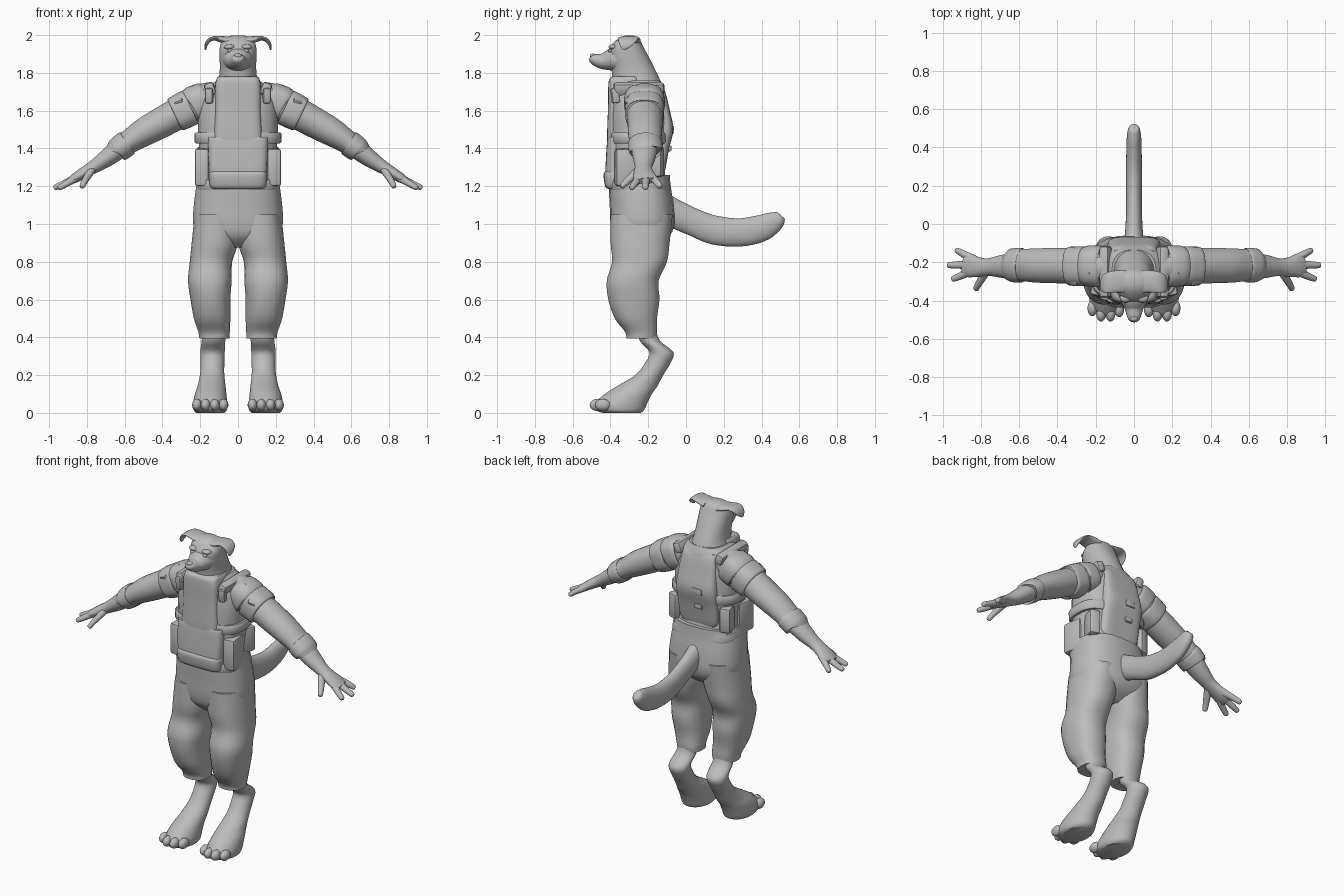
import bpy, bmesh, math
from mathutils import Vector, Matrix

GREY = bpy.data.materials.new("plain grey")
GREY.diffuse_color = (0.5, 0.5, 0.5, 1)


def finish(name, bm, mirror):
    bmesh.ops.recalc_face_normals(bm, faces=bm.faces)
    mesh = bpy.data.meshes.new(name)
    bm.to_mesh(mesh)
    bm.free()
    mesh.materials.append(GREY)
    ob = bpy.data.objects.new(name, mesh)
    bpy.context.collection.objects.link(ob)
    if mirror:
        ob.modifiers.new("mirror", 'MIRROR')
    return ob


def smooth_rows(rows, sub):
    """Catmull-Rom interpolation of section rows."""
    out = []
    for i in range(len(rows) - 1):
        p = [Vector(rows[min(max(k, 0), len(rows) - 1)]) for k in range(i - 1, i + 3)]
        for s in range(sub):
            t = s / sub
            out.append(0.5 * (2 * p[1] + (p[2] - p[0]) * t
                              + (2 * p[0] - 5 * p[1] + 4 * p[2] - p[3]) * t ** 2
                              + (3 * p[1] - p[0] - 3 * p[2] + p[3]) * t ** 3))
    return out + [Vector(rows[-1])]


def loft(name, rows, side=(1, 0, 0), axis=None, power=2.0, n=28, sub=4, mirror=False):
    """Skin rounded sections (x, y, z, half width along side, half thickness)."""
    rows = smooth_rows(rows, sub)
    bm = bmesh.new()
    rings = []
    for i, r in enumerate(rows):
        c = Vector(r[:3])
        if axis:
            t = Vector(axis)
        else:
            t = (Vector(rows[min(i + 1, len(rows) - 1)][:3])
                 - Vector(rows[max(i - 1, 0)][:3])).normalized()
        u = Vector(side)
        u = (u - t * u.dot(t)).normalized()
        v = t.cross(u)
        ring = []
        for k in range(n):
            a = 2 * math.pi * (k + 0.5) / n
            cs, sn = math.cos(a), math.sin(a)
            e = 2 / power
            ring.append(bm.verts.new(c + u * r[3] * math.copysign(abs(cs) ** e, cs)
                                     + v * r[4] * math.copysign(abs(sn) ** e, sn)))
        rings.append(ring)
    for a, b in zip(rings, rings[1:]):
        for k in range(n):
            bm.faces.new((a[k], a[(k + 1) % n], b[(k + 1) % n], b[k]))
    bm.faces.new(rings[0])
    bm.faces.new(rings[-1])
    return finish(name, bm, mirror)


def slices(name, rows, **kw):
    """Loft of level slices: (z, centre x, centre y, half x, half y)."""
    return loft(name, [(x, y, z, a, b) for z, x, y, a, b in rows], axis=(0, 0, 1), **kw)


def box(name, loc, size, rot=(0, 0, 0), mirror=False, bevel=0.01):
    bm = bmesh.new()
    bmesh.ops.create_cube(bm, size=1)
    bmesh.ops.scale(bm, vec=size, verts=bm.verts)
    bmesh.ops.bevel(bm, geom=bm.edges[:], offset=bevel, segments=2, affect='EDGES', profile=0.5)
    m = Matrix.Translation(loc)
    for ang, ax in zip(rot, 'XYZ'):
        m = m @ Matrix.Rotation(ang, 4, ax)
    bmesh.ops.transform(bm, matrix=m, verts=bm.verts)
    return finish(name, bm, mirror)


def ball(name, loc, radii, mirror=False):
    bm = bmesh.new()
    bmesh.ops.create_uvsphere(bm, u_segments=16, v_segments=10, radius=1)
    bmesh.ops.scale(bm, vec=radii, verts=bm.verts)
    bmesh.ops.translate(bm, vec=loc, verts=bm.verts)
    return finish(name, bm, mirror)


# feet and lower legs
slices("foot", [(.44, .125, -.21, .06, .05), (.38, .13, -.19, .063, .054), (.32, .135, -.13, .065, .064),
                (.26, .135, -.152, .063, .068), (.2, .137, -.195, .065, .075), (.14, .14, -.26, .075, .108),
                (.1, .145, -.305, .084, .125), (.05, .147, -.345, .091, .14), (.015, .147, -.35, .088, .13),
                (0, .147, -.34, .075, .1)], mirror=True)
for i, (x, y) in enumerate([(.077, -.445), (.123, -.468), (.172, -.468), (.217, -.44)]):
    ball(f"toe_{i + 1}", (x, y, .042), (.026, .042, .032), mirror=True)

# trousers
slices("trouser_leg", [(1.05, .115, -.235, .115, .165), (.9, .123, -.243, .123, .157), (.8, .143, -.246, .113, .146),
                       (.7, .149, -.282, .116, .138), (.6, .146, -.276, .106, .136), (.5, .137, -.265, .097, .112),
                       (.43, .127, -.238, .084, .086), (.395, .125, -.235, .08, .08)],
       power=2.3, mirror=True)
slices("trouser_hips", [(1.26, 0, -.245, .21, .16), (1.2, 0, -.245, .222, .165), (1.1, 0, -.235, .235, .17),
                        (1.0, 0, -.23, .238, .17), (.93, 0, -.235, .2, .145), (.875, 0, -.24, .08, .08)], power=2.5)

# tail
loft("tail", [(0, -.14, 1.1, .055, .075), (0, -.05, 1.05, .047, .075), (0, .05, 1.005, .042, .073),
              (0, .15, .968, .042, .077), (0, .28, .955, .042, .075), (0, .39, .975, .04, .072),
              (0, .46, 1.008, .037, .058), (0, .5, 1.035, .028, .035), (0, .508, 1.042, .012, .015)])

# torso
slices("torso", [(1.17, 0, -.245, .205, .16), (1.3, 0, -.26, .2, .145), (1.45, 0, -.25, .21, .155),
                 (1.6, 0, -.25, .21, .15), (1.7, 0, -.25, .175, .14), (1.76, 0, -.255, .115, .12)], power=2.6)

# vest: front panel, lower panel, back panel, belt strap and pouches
slices("vest_front_panel", [(1.3, 0, -.33, .135, .08), (1.45, 0, -.33, .13, .088), (1.62, 0, -.33, .122, .083),
                            (1.72, 0, -.33, .122, .082), (1.765, 0, -.327, .115, .08), (1.78, 0, -.32, .105, .07)],
       power=5)
slices("vest_lower_panel", [(1.25, 0, -.34, .15, .084), (1.29, 0, -.34, .155, .087), (1.44, 0, -.335, .16, .083),
                            (1.46, 0, -.33, .155, .08)], power=5)
slices("vest_bottom_pouch", [(1.185, 0, -.34, .135, .07), (1.2, 0, -.34, .15, .088), (1.26, 0, -.34, .155, .097),
                             (1.28, 0, -.34, .15, .085)], power=5)
slices("vest_back_panel", [(1.27, 0, -.17, .12, .055), (1.3, 0, -.17, .135, .063), (1.4, 0, -.165, .14, .076),
                           (1.5, 0, -.16, .14, .093), (1.6, 0, -.16, .132, .075), (1.7, 0, -.17, .12, .06),
                           (1.73, 0, -.18, .11, .05)], power=5)
slices("vest_belt", [(1.425, 0, -.25, .222, .15), (1.435, 0, -.25, .23, .155),
                     (1.475, 0, -.25, .232, .155), (1.485, 0, -.25, .225, .15)], power=2.8, sub=1, n=40)
slices("vest_hem", [(1.18, 0, -.245, .218, .163), (1.2, 0, -.248, .222, .165),
                    (1.235, 0, -.25, .216, .16)], power=2.8, sub=2)
box("side_pouch", (.185, -.31, 1.3), (.075, .13, .2), (0, 0, .12), True, .015)
box("rear_side_pouch", (.175, -.17, 1.33), (.07, .1, .16), (0, 0, -.3), True, .015)
box("back_flap", (-.03, -.075, 1.5), (.07, .025, .04), bevel=.006)
box("back_clip", (-.03, -.087, 1.4), (.05, .02, .03), bevel=.006)
box("shoulder_strap", (.148, -.25, 1.715), (.055, .27, .07), (0, .35, 0), True, .018)
box("strap_buckle", (.152, -.375, 1.68), (.04, .04, .08), (.1, 0, .2), True, .008)

# sleeves, shoulder plates, cuffs
Y = (0, 1, 0)
loft("sleeve", [(.12, -.22, 1.67, .09, .085), (.2, -.22, 1.645, .1, .094), (.3, -.22, 1.595, .095, .085),
                (.4, -.217, 1.54, .093, .082), (.5, -.217, 1.485, .09, .075), (.57, -.215, 1.44, .085, .064),
                (.62, -.215, 1.405, .082, .06)], side=Y, mirror=True)
loft("shoulder_plate", [(.16, -.22, 1.66, .1, .085), (.18, -.22, 1.652, .108, .098), (.235, -.22, 1.63, .107, .1),
                        (.245, -.22, 1.625, .1, .09)], side=Y, power=2.5, mirror=True)
loft("upper_arm_plate", [(.25, -.22, 1.62, .097, .09), (.26, -.22, 1.615, .104, .098), (.325, -.22, 1.582, .102, .094),
                         (.335, -.22, 1.577, .094, .084)], side=Y, power=2.6, mirror=True)
box("shoulder_patch", (.255, -.225, 1.715), (.06, .08, .022), (0, .46, 0), True, .007)
box("arm_patch", (.31, -.29, 1.645), (.05, .05, .05), (.6, .46, 0), True, .008)
loft("cuff", [(.585, -.215, 1.43, .086, .064), (.592, -.215, 1.425, .091, .07), (.637, -.216, 1.392, .088, .067),
              (.643, -.216, 1.387, .08, .056)], side=Y, mirror=True)

# forearms, hands and fingers
loft("forearm", [(.58, -.217, 1.43, .07, .05), (.64, -.22, 1.39, .068, .052), (.7, -.222, 1.345, .058, .046),
                 (.76, -.225, 1.305, .046, .036), (.81, -.225, 1.275, .051, .031), (.86, -.217, 1.245, .062, .026),
                 (.89, -.212, 1.228, .052, .019)], side=Y, mirror=True)
tips = [("thumb", (.775, -.25, 1.285), (.81, -.31, 1.23), (.825, -.338, 1.2)),
        ("finger_1", (.85, -.245, 1.247), (.91, -.273, 1.212), (.945, -.287, 1.192)),
        ("finger_2", (.86, -.212, 1.243), (.93, -.214, 1.21), (.968, -.215, 1.193)),
        ("finger_3", (.84, -.185, 1.252), (.895, -.155, 1.222), (.925, -.138, 1.2))]
for name, a, b, c in tips:
    end = Vector(c) + (Vector(c) - Vector(b)).normalized() * .008
    loft(name, [(*a, .024, .021), (*b, .019, .017), (*c, .015, .014), (*end, .006, .006)],
         side=(.3, 1, 0), n=12, mirror=True)

# neck and head
slices("head", [(1.69, 0, -.25, .14, .13), (1.76, 0, -.262, .106, .126), (1.82, 0, -.28, .097, .116),
                (1.88, 0, -.302, .098, .108), (1.93, 0, -.313, .098, .092), (1.965, 0, -.308, .088, .07),
                (1.988, 0, -.302, .065, .047), (1.998, 0, -.3, .03, .022)], power=2.2)
loft("muzzle", [(0, -.33, 1.873, .088, .078), (0, -.39, 1.87, .074, .062), (0, -.44, 1.862, .05, .043),
                (0, -.48, 1.87, .037, .032), (0, -.502, 1.877, .027, .021), (0, -.509, 1.88, .012, .01)])
ball("nose", (0, -.495, 1.89), (.02, .014, .013))
ball("eye", (.045, -.402, 1.917), (.014, .01, .009), True)
ball("brow", (.045, -.385, 1.937), (.03, .025, .014), True)

# folded ears
loft("ear", [(.045, -.3, 1.968, .06, .024), (.085, -.3, 1.977, .058, .018), (.125, -.305, 1.983, .055, .012),
             (.155, -.315, 1.97, .047, .01), (.17, -.325, 1.945, .03, .008), (.172, -.332, 1.923, .008, .004)],
     side=Y, mirror=True)

# smooth shading with sharp edges kept
bpy.ops.object.select_all(action='SELECT')
bpy.context.view_layer.objects.active = bpy.data.objects["head"]
bpy.ops.object.shade_smooth_by_angle(angle=math.radians(40))
